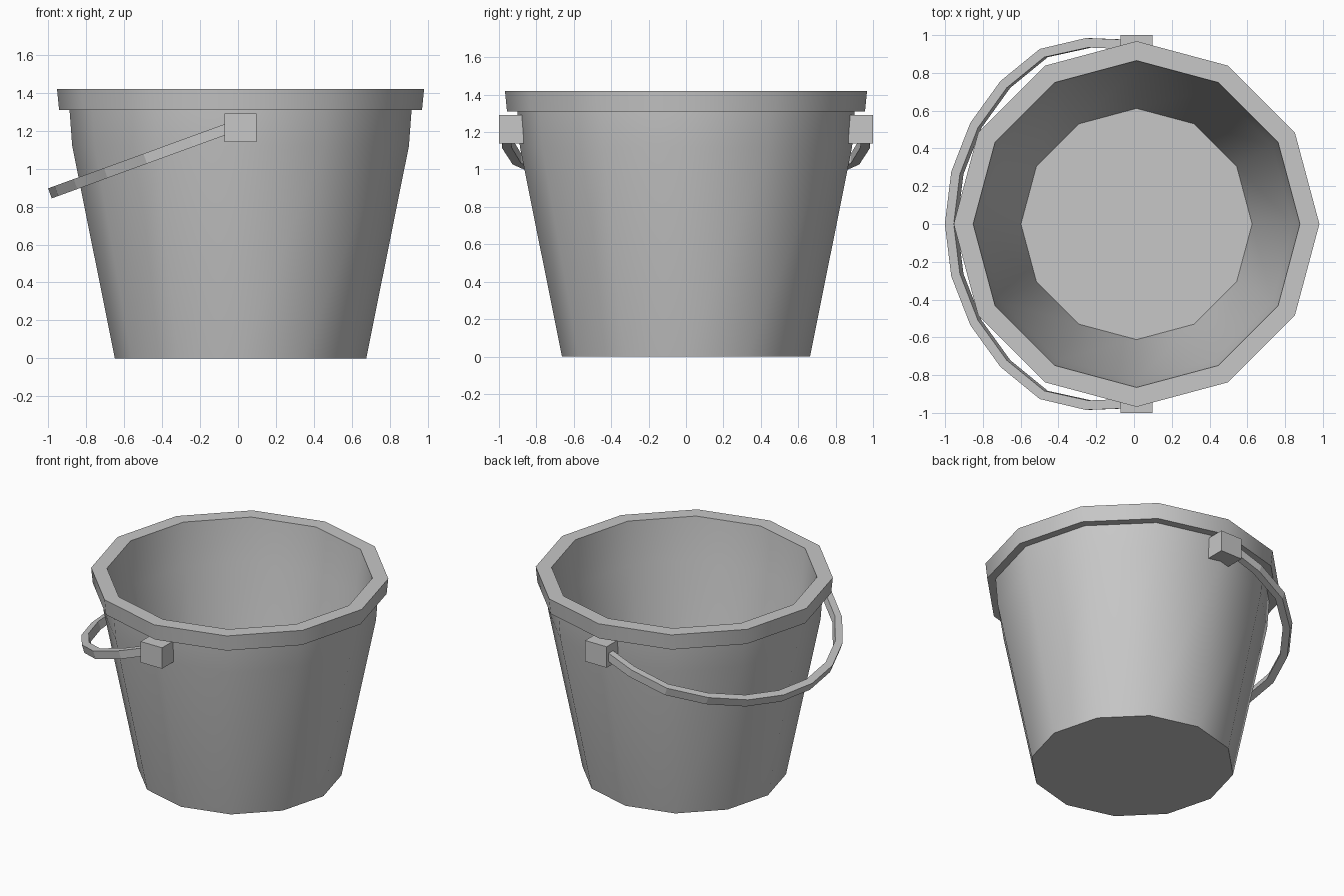
import bpy, bmesh, math
from mathutils import Matrix, Vector

cube = bpy.data.objects.get("Cube")
if cube:
    bpy.data.objects.remove(cube, do_unlink=True)

CENTRE_X = 0.0135
SIDES = 12

grey = bpy.data.materials.new("plain grey")
grey.use_nodes = True
grey.diffuse_color = (0.57, 0.57, 0.57, 1)
grey.node_tree.nodes["Principled BSDF"].inputs["Base Color"].default_value = grey.diffuse_color


def finish(bm, name, smooth=False):
    bmesh.ops.recalc_face_normals(bm, faces=bm.faces[:])
    mesh = bpy.data.meshes.new(name)
    bm.to_mesh(mesh)
    bm.free()
    mesh.materials.append(grey)
    obj = bpy.data.objects.new(name, mesh)
    bpy.context.collection.objects.link(obj)
    if smooth:
        bpy.ops.object.select_all(action='DESELECT')
        obj.select_set(True)
        bpy.context.view_layer.objects.active = obj
        bpy.ops.object.shade_smooth_by_angle(angle=math.radians(40))
    return obj


def loft(rings):
    """Skin a list of equal point rings and cap both ends."""
    bm = bmesh.new()
    loops = [[bm.verts.new(p) for p in ring] for ring in rings]
    for a, b in zip(loops, loops[1:]):
        n = len(a)
        for i in range(n):
            j = (i + 1) % n
            bm.faces.new((a[i], a[j], b[j], b[i]))
    bm.faces.new(loops[0])
    bm.faces.new(loops[-1])
    return bm


# Bucket: outer wall, overhanging rim, inner wall and floor (radius, height)
profile = [(0.663, 0), (0.888, 1.12), (0.902, 1.31), (0.957, 1.31),
           (0.968, 1.42), (0.865, 1.42), (0.83, 1.12), (0.612, 0.06)]
rings = []
for r, z in profile:
    angles = [math.tau * i / SIDES for i in range(SIDES)]
    rings.append([(CENTRE_X + r * math.cos(a), r * math.sin(a), z) for a in angles])
finish(loft(rings), "bucket", smooth=True)

# Square lugs that hold the handle
for side, name in ((-1, "front_lug"), (1, "back_lug")):
    bm = bmesh.new()
    place = Matrix.Translation((CENTRE_X, side * 0.935, 1.215))
    bmesh.ops.create_cube(bm, size=1, matrix=place @ Matrix.Diagonal((0.17, 0.13, 0.15, 1)))
    finish(bm, name)

# Handle: half hoop of square section, hanging down towards the right
tilt = math.radians(20)
outward = Vector((-math.cos(tilt), 0, -math.sin(tilt)))
normal = Vector((-math.sin(tilt), 0, math.cos(tilt)))
pivot = Vector((CENTRE_X, 0, 1.236))
WIDTH, HEIGHT = 0.05, 0.056
rings = []
for step in range(-6, 7):
    a = math.radians(15 * step)
    ring = []
    for inset, lift in ((0, -1), (0, 1), (WIDTH, 1), (WIDTH, -1)):
        r, limit = 1.07 - inset, 0.984 - inset
        y = max(-limit, min(limit, r * math.sin(a)))
        if abs(step) == 6:
            y *= 0.99
        ring.append(pivot + outward * (r * math.cos(a)) + Vector((0, y, 0))
                    + normal * (lift * HEIGHT / 2))
    rings.append(ring)
finish(loft(rings), "handle")
